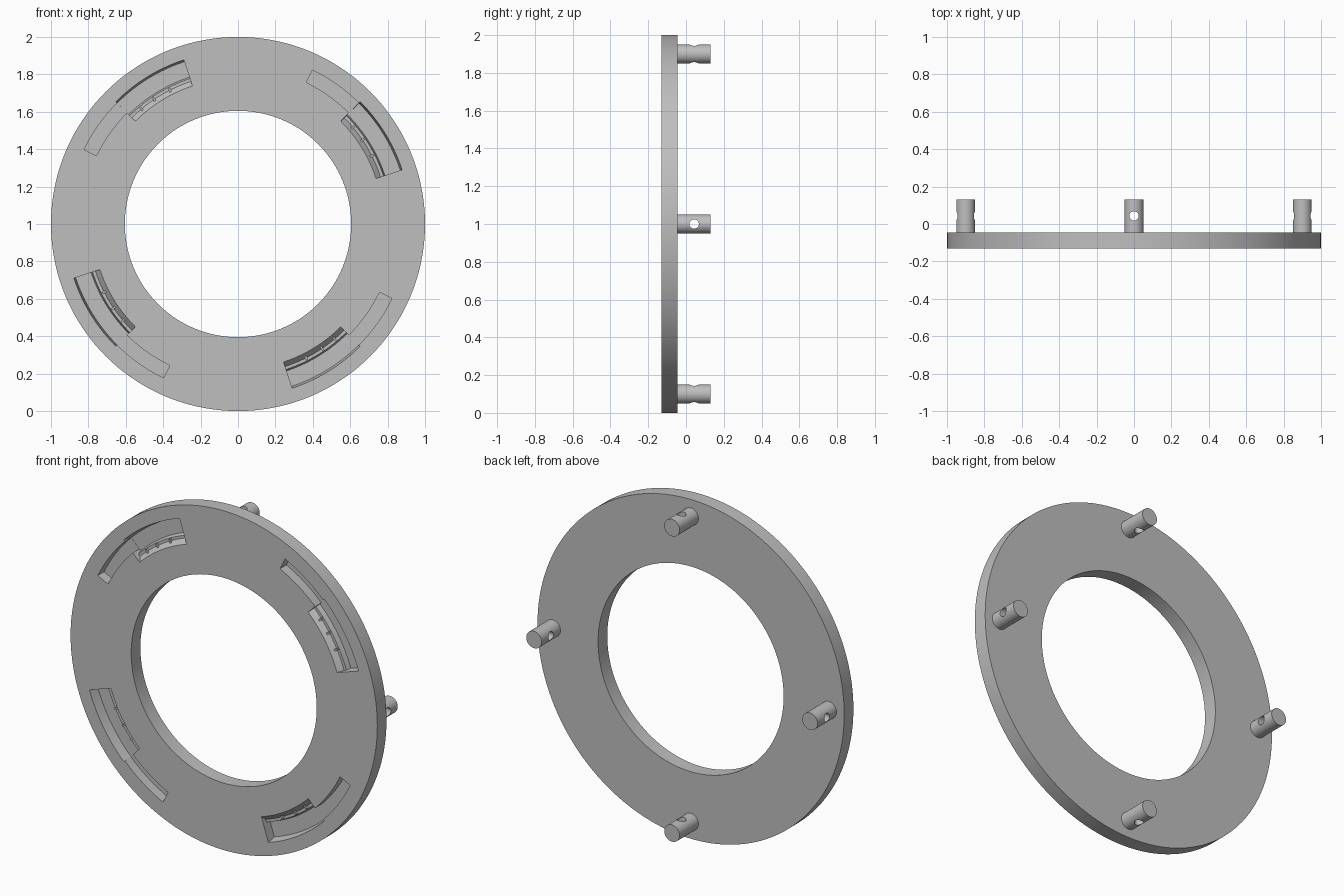
import bpy, bmesh, math
from mathutils import Vector

FRONT, BACK, PIN_END = -0.131, -0.045, 0.131
CENTRE = Vector((0, 0, 1))

default = bpy.data.objects.get("Cube")
if default:
    bpy.data.objects.remove(default)

grey = bpy.data.materials.new("plain grey")
grey.use_nodes = True
grey.diffuse_color = (0.52, 0.52, 0.52, 1)
grey.node_tree.nodes["Principled BSDF"].inputs["Base Color"].default_value = (0.52, 0.52, 0.52, 1)


def sweep(name, profile, start, end, steps):
    """Sweep a closed (radius, y) profile around the ring axis, in degrees."""
    bm = bmesh.new()
    full = end - start >= 360
    rows = []
    for i in range(steps if full else steps + 1):
        a = math.radians(start + (end - start) * i / steps)
        rows.append([bm.verts.new(CENTRE + Vector((r * math.cos(a), y, r * math.sin(a))))
                     for r, y in profile])
    n = len(profile)
    for i in range(steps):
        p, q = rows[i], rows[(i + 1) % len(rows)]
        for j in range(n):
            k = (j + 1) % n
            bm.faces.new((p[j], p[k], q[k], q[j]))
    if not full:
        bm.faces.new(rows[0])
        bm.faces.new(rows[-1])
    bmesh.ops.recalc_face_normals(bm, faces=bm.faces)
    mesh = bpy.data.meshes.new(name)
    bm.to_mesh(mesh)
    bm.free()
    obj = bpy.data.objects.new(name, mesh)
    bpy.context.collection.objects.link(obj)
    mesh.materials.append(grey)
    return obj


def cylinder(name, radius, start, end):
    axis = end - start
    bpy.ops.mesh.primitive_cylinder_add(vertices=48, radius=radius, depth=axis.length,
                                        location=(start + end) / 2,
                                        rotation=axis.to_track_quat('Z', 'Y').to_euler())
    obj = bpy.context.object
    obj.name = name
    obj.data.materials.append(grey)
    return obj


def activate(obj):
    bpy.ops.object.select_all(action='DESELECT')
    obj.select_set(True)
    bpy.context.view_layer.objects.active = obj


def cut(target, cutter):
    cutter.hide_render = True
    mod = target.modifiers.new("cut", 'BOOLEAN')
    mod.operation = 'DIFFERENCE'
    mod.solver = 'EXACT'
    mod.object = cutter
    activate(target)
    bpy.ops.object.modifier_apply(modifier=mod.name)
    bpy.data.objects.remove(cutter)


def smooth(obj):
    activate(obj)
    bpy.ops.object.shade_smooth_by_angle(angle=math.radians(30))


# Flat ring
ring = sweep("ring_plate", [(0.605, FRONT), (1, FRONT), (1, BACK), (0.605, BACK)], 0, 360, 144)

# Bayonet slots: a wide pocket with an inner ledge, then a narrow run
ledge, floor = FRONT + 0.03, FRONT + 0.06
wide = [(0.777, FRONT - 0.02), (0.777, FRONT), (0.803, ledge), (0.819, ledge), (0.827, floor),
        (0.914, floor), (0.924, FRONT), (0.924, FRONT - 0.02)]
narrow = [(0.84, FRONT - 0.02), (0.84, floor - 0.001), (0.914, floor - 0.001), (0.914, FRONT - 0.02)]
rib = [(0.785, ledge - 0.012), (0.785, ledge + 0.004), (0.815, ledge + 0.004), (0.815, ledge - 0.012)]
for turn in range(0, 360, 90):
    cut(ring, sweep("wide_cutter", wide, turn + 18.3, turn + 45, 16))
    cut(ring, sweep("narrow_cutter", narrow, turn + 44, turn + 64.2, 12))
    # Small ribs across the ledge
    for a in (27, 34, 40):
        sweep("ledge_rib", rib, turn + a - 0.4, turn + a + 0.4, 1)
smooth(ring)

# Rear pins, each with a hole drilled towards the ring centre
for i, name in enumerate(("left", "top", "right", "bottom")):
    a = math.radians(90 * i)
    out = Vector((math.cos(a), 0, math.sin(a)))
    base = CENTRE + out * 0.9
    pin = cylinder(name + "_pin", 0.05, base + Vector((0, BACK - 0.005, 0)),
                   base + Vector((0, PIN_END, 0)))
    mid = base + Vector((0, 0.043, 0))
    cut(pin, cylinder("hole_cutter", 0.025, mid - out * 0.1, mid + out * 0.1))
    smooth(pin)
